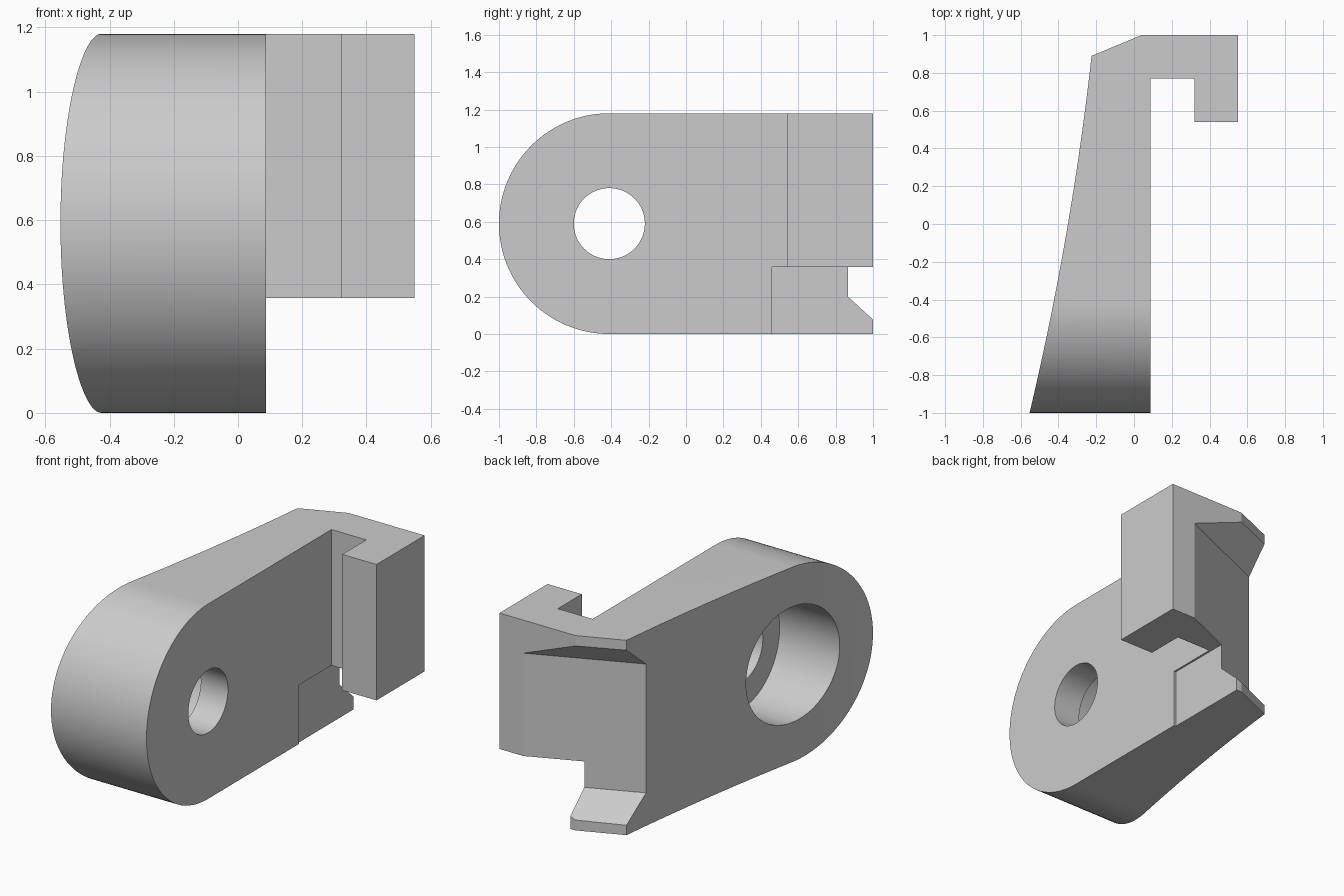
import bpy, bmesh, math
from mathutils import Vector

cube = bpy.data.objects.get("Cube")
if cube:
    bpy.data.objects.remove(cube, do_unlink=True)

HEIGHT = 1.18
MID = HEIGHT / 2
PIVOT_Y = -0.41

grey = bpy.data.materials.new("plain grey")
grey.use_nodes = True
colour = (0.6, 0.6, 0.6, 1)
grey.diffuse_color = colour
grey.node_tree.nodes["Principled BSDF"].inputs["Base Color"].default_value = colour


def prism(name, points, travel):
    """Closed solid: a planar outline swept along a vector."""
    bm = bmesh.new()
    face = bm.faces.new([bm.verts.new(p) for p in points])
    swept = bmesh.ops.extrude_face_region(bm, geom=[face])["geom"]
    moved = [v for v in swept if isinstance(v, bmesh.types.BMVert)]
    bmesh.ops.translate(bm, verts=moved, vec=travel)
    bmesh.ops.recalc_face_normals(bm, faces=bm.faces[:])
    mesh = bpy.data.meshes.new(name)
    bm.to_mesh(mesh)
    bm.free()
    mesh.materials.append(grey)
    obj = bpy.data.objects.new(name, mesh)
    bpy.context.collection.objects.link(obj)
    return obj


def arc(radius, start, end, steps, x):
    """Points of an arc in the side plane around the pivot."""
    angles = [math.radians(start + (end - start) * i / steps) for i in range(steps + 1)]
    return [(x, PIVOT_Y + radius * math.cos(a), MID + radius * math.sin(a)) for a in angles]


def carve(target, cutter, operation="DIFFERENCE"):
    cutter.hide_render = True
    mod = target.modifiers.new(cutter.name, "BOOLEAN")
    mod.operation, mod.solver, mod.object = operation, "EXACT", cutter
    bpy.context.view_layer.objects.active = target
    bpy.ops.object.modifier_apply(modifier=mod.name)
    bpy.data.objects.remove(cutter, do_unlink=True)


# Plan outline: gently curved outer side, bevelled back corner, return hook
def curved_side(y):
    t = y - PIVOT_Y
    return -0.425 + 0.197 * t - 0.033 * t * t


side = [(curved_side(y), y) for y in [-1 + 1.89 * i / 24 for i in range(25)]]
hook = [(0.04, 1), (0.55, 1), (0.55, 0.54), (0.32, 0.54), (0.32, 0.77), (0.087, 0.77), (0.087, -1)]
body = prism("hooked_lever", [(x, y, 0) for x, y in side + hook], (0, 0, HEIGHT))

# Rounded front end
rounded = arc(MID, 90, 270, 64, -1) + [(-1, 1.2, 0), (-1, 1.2, HEIGHT)]
carve(body, prism("rounded_outline", rounded, (2, 0, 0)), "INTERSECT")

# Slanted back recess with sloped lips above and below
slant = math.radians(23.1)
along = Vector((math.cos(slant), math.sin(slant), 0))
outward = Vector((-math.sin(slant), math.cos(slant), 0))
origin = Vector((0.39, 1, 0)) - along
recess = [(0, 0.2), (0, HEIGHT - 0.2), (0.3, HEIGHT + 0.1), (0.3, -0.1)]
points = [origin + outward * n + Vector((0, 0, z)) for n, z in recess]
carve(body, prism("back_recess", points, along * 2))

# Clearance below the hook, with a shallow step into the flat side
corner = [(0.075, 0.46), (1, 0.46), (1, 1.3), (0.075, 1.3)]
carve(body, prism("hook_clearance", [(x, y, -0.2) for x, y in corner], (0, 0, 0.557)))

# Through hole and wide counterbore
carve(body, prism("through_hole", arc(0.19, 0, 360, 64, -1)[:-1], (2, 0, 0)))
carve(body, prism("counterbore", arc(0.35, 0, 360, 64, -1)[:-1], (0.905, 0, 0)))

bpy.ops.object.select_all(action="DESELECT")
body.select_set(True)
bpy.context.view_layer.objects.active = body
bpy.ops.object.shade_smooth_by_angle(angle=math.radians(20))
